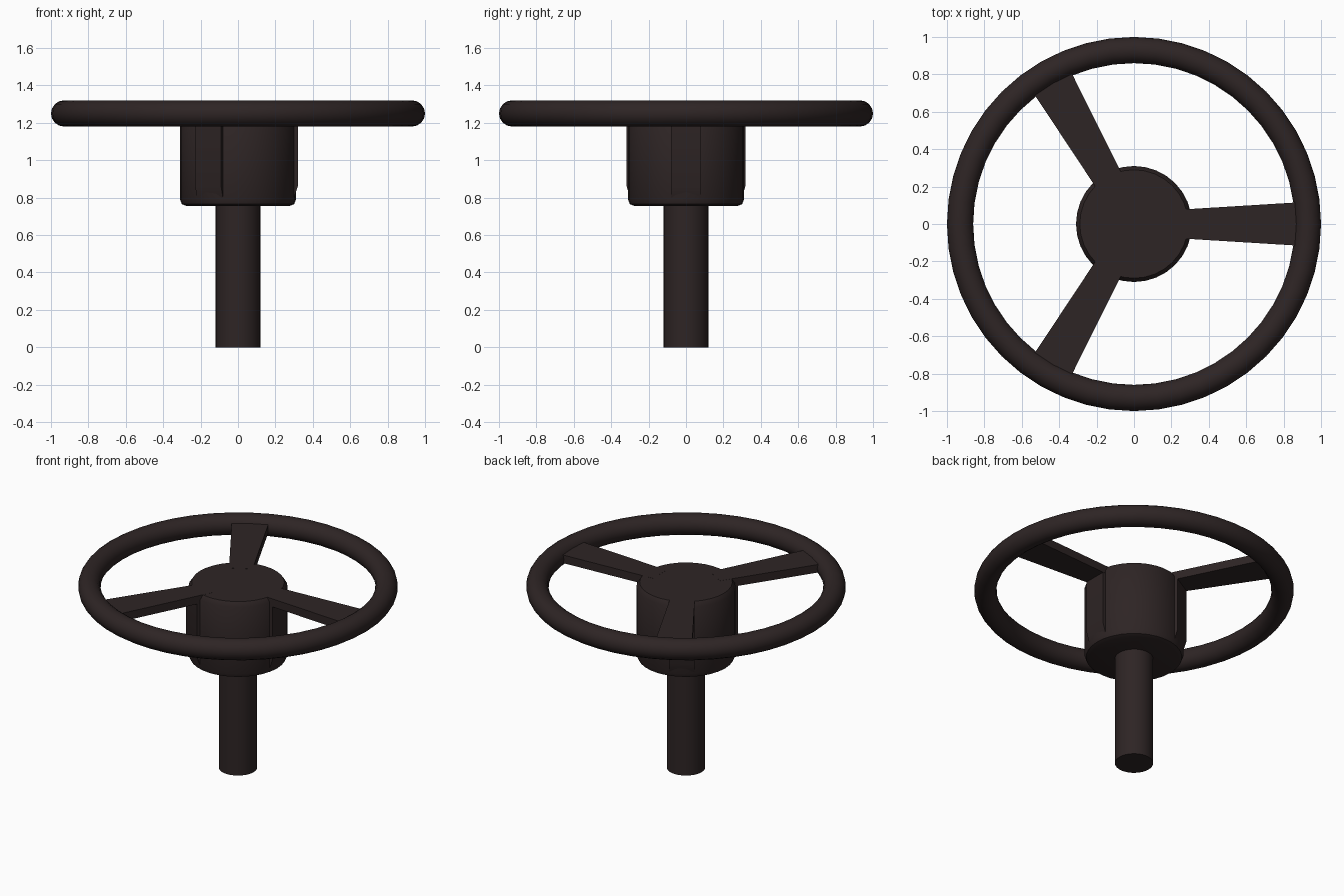
import bpy, bmesh, math
from mathutils import Matrix

cube = bpy.data.objects.get("Cube")
if cube:
    bpy.data.objects.remove(cube, do_unlink=True)

mat = bpy.data.materials.new("dark_brown")
mat.use_nodes = True
colour = (0.027, 0.018, 0.018, 1)
mat.diffuse_color = colour
mat.node_tree.nodes["Principled BSDF"].inputs["Base Color"].default_value = colour


def finish(name, bm, angle=35):
    bmesh.ops.recalc_face_normals(bm, faces=bm.faces)
    mesh = bpy.data.meshes.new(name)
    bm.to_mesh(mesh)
    bm.free()
    mesh.materials.append(mat)
    obj = bpy.data.objects.new(name, mesh)
    bpy.context.collection.objects.link(obj)
    bpy.ops.object.select_all(action='DESELECT')
    obj.select_set(True)
    bpy.context.view_layer.objects.active = obj
    bpy.ops.object.shade_smooth_by_angle(angle=math.radians(angle))
    return obj


def lathe(name, profile, sides, closed=False, angle=35):
    """Spin a (radius, height) profile round z; open profiles get end caps."""
    bm = bmesh.new()
    rings = []
    for r, z in profile:
        rings.append([bm.verts.new((r * math.cos(a), r * math.sin(a), z))
                      for a in (math.tau * i / sides for i in range(sides))])
    pairs = list(zip(rings, rings[1:]))
    if closed:
        pairs.append((rings[-1], rings[0]))
    else:
        bm.faces.new(rings[0])
        bm.faces.new(rings[-1])
    for low, high in pairs:
        for i in range(sides):
            j = (i + 1) % sides
            bm.faces.new((low[i], low[j], high[j], high[i]))
    return finish(name, bm, angle)


def prism(name, outline, place, depth, turn):
    """Extrude an outline, mapped into space by place, then turn it round z."""
    bm = bmesh.new()
    face = bm.faces.new([bm.verts.new(place(*p)) for p in outline])
    ext = bmesh.ops.extrude_face_region(bm, geom=[face])
    moved = [v for v in ext["geom"] if isinstance(v, bmesh.types.BMVert)]
    bmesh.ops.translate(bm, verts=moved, vec=depth)
    bmesh.ops.rotate(bm, verts=bm.verts, matrix=Matrix.Rotation(turn, 3, 'Z'))
    return finish(name, bm, 20)


# Rim
minor = [math.tau * i / 16 for i in range(16)]
lathe("rim", [(0.93 + 0.07 * math.cos(a), 1.25 + 0.07 * math.sin(a)) for a in minor],
      48, closed=True, angle=50)

# Hub with bevelled ends, and the column below it
lathe("hub", [(0.275, 0.755), (0.3, 0.765), (0.31, 0.79), (0.31, 1.25), (0.29, 1.28)], 32)
lathe("column", [(0.12, 0), (0.12, 0.77)], 32)

# Three flared spokes, each above a raised pad on the side of the hub
for number, turn in enumerate((0, math.tau / 3, -math.tau / 3), 1):
    prism(f"spoke_{number}",
          [(0.2, -0.074), (0.9, -0.117), (0.9, 0.117), (0.2, 0.074)],
          lambda x, y: (x, y, 1.225), (0, 0, 0.0555), turn)
    prism(f"hub_pad_{number}",
          [(0.2, 0.8), (0.3, 0.8), (0.32, 0.86), (0.32, 1.25), (0.2, 1.25)],
          lambda x, z: (x, -0.08, z), (0, 0.16, 0), turn)
